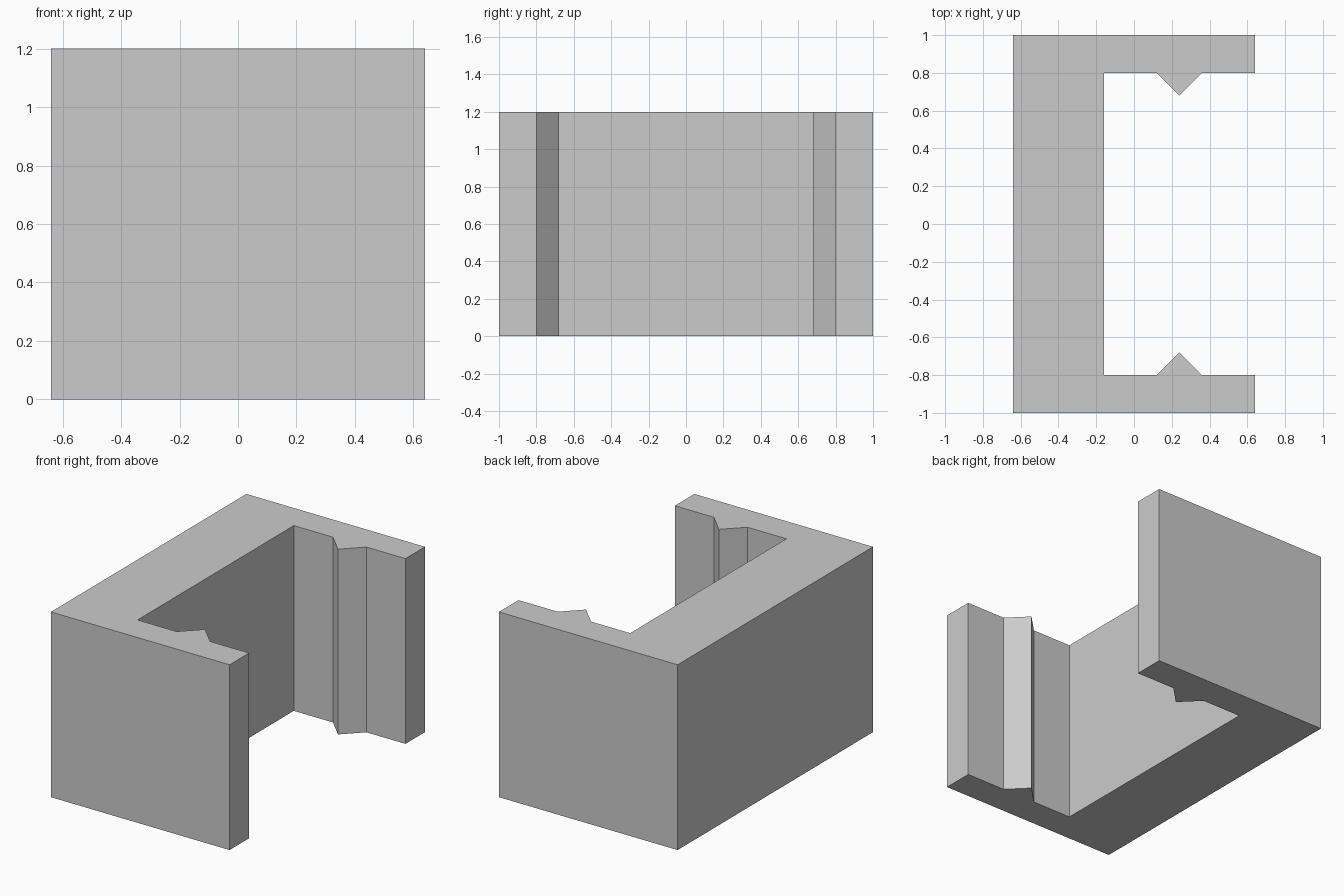
import bpy
import bmesh

HEIGHT = 1.2

cube = bpy.data.objects.get("Cube")
if cube:
    bpy.data.objects.remove(cube, do_unlink=True)

# One flat grey for the whole clip
grey = bpy.data.materials.new("light_grey")
grey.use_nodes = True
colour = (0.6, 0.6, 0.6, 1.0)
grey.diffuse_color = colour
grey.node_tree.nodes["Principled BSDF"].inputs["Base Color"].default_value = colour

# Half of the channel outline, from the outer back corner round to the inner
# back corner, with a pointed ridge on the inside of the arm
half = [(-0.64, 1.0), (0.64, 1.0), (0.64, 0.8), (0.36, 0.8),
        (0.24, 0.68), (0.12, 0.8), (-0.16, 0.8)]
outline = half + [(x, -y) for x, y in reversed(half)]

# Extrude the mirrored outline upwards
bm = bmesh.new()
base = bm.faces.new([bm.verts.new((x, y, 0)) for x, y in outline])
top = bmesh.ops.extrude_face_region(bm, geom=[base], use_keep_orig=True)["geom"]
bmesh.ops.translate(bm, vec=(0, 0, HEIGHT),
                    verts=[g for g in top if isinstance(g, bmesh.types.BMVert)])
bmesh.ops.recalc_face_normals(bm, faces=bm.faces)

mesh = bpy.data.meshes.new("channel_clip")
bm.to_mesh(mesh)
bm.free()
mesh.materials.append(grey)
clip = bpy.data.objects.new("channel_clip", mesh)
bpy.context.collection.objects.link(clip)
